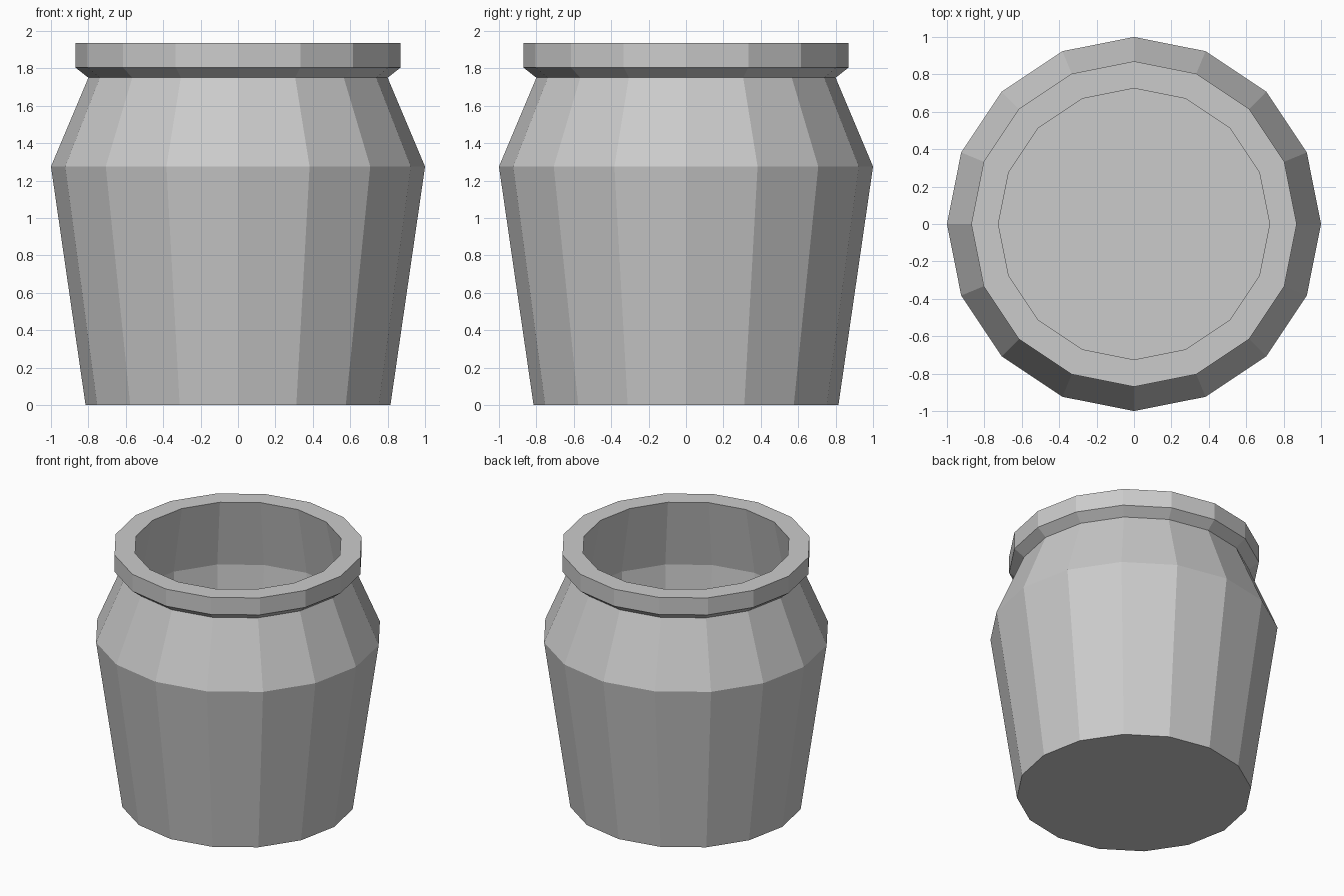
import bpy, bmesh
from math import cos, sin, tau

if "Cube" in bpy.data.objects:
    bpy.data.objects.remove(bpy.data.objects["Cube"])

SIDES = 16

# Pot profile (radius, height): outer wall, lip, then inner wall to the floor
PROFILE = [(0.815, 0), (1.0, 1.275), (0.80, 1.75), (0.87, 1.805), (0.87, 1.935),
           (0.725, 1.935), (0.83, 1.41), (0.73, 0.12)]


def lathe(name, profile, sides):
    bm = bmesh.new()
    rings = [[bm.verts.new((r * cos(tau * i / sides), r * sin(tau * i / sides), z))
              for i in range(sides)] for r, z in profile]
    for a, b in zip(rings, rings[1:]):
        for i in range(sides):
            j = (i + 1) % sides
            bm.faces.new((a[i], a[j], b[j], b[i]))
    # Underside and inner floor
    bm.faces.new(rings[0][::-1])
    bm.faces.new(rings[-1])
    bmesh.ops.recalc_face_normals(bm, faces=bm.faces[:])
    mesh = bpy.data.meshes.new(name)
    bm.to_mesh(mesh)
    bm.free()
    obj = bpy.data.objects.new(name, mesh)
    bpy.context.collection.objects.link(obj)
    return obj


lathe("pot", PROFILE, SIDES)
